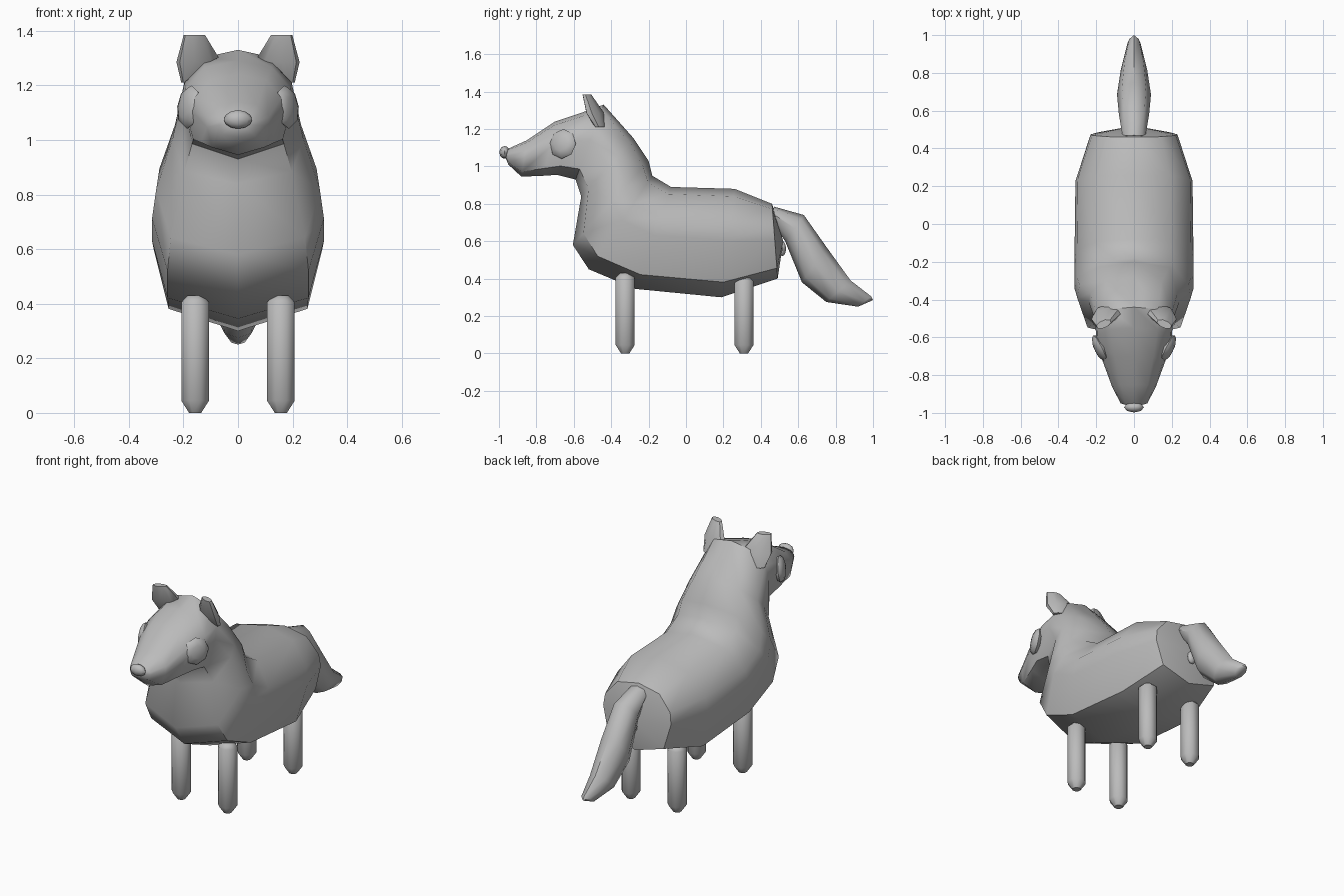
import bpy, bmesh, math
from mathutils import Matrix, Vector

if "Cube" in bpy.data.objects:
    bpy.data.objects.remove(bpy.data.objects["Cube"], do_unlink=True)

grey = bpy.data.materials.new("plain grey")
grey.use_nodes = True
grey.diffuse_color = (0.5, 0.5, 0.5, 1)
grey.node_tree.nodes["Principled BSDF"].inputs["Base Color"].default_value = (0.5, 0.5, 0.5, 1)


def finish(bm, name, angle=50):
    bmesh.ops.recalc_face_normals(bm, faces=bm.faces)
    mesh = bpy.data.meshes.new(name)
    bm.to_mesh(mesh)
    bm.free()
    mesh.materials.append(grey)
    ob = bpy.data.objects.new(name, mesh)
    bpy.context.collection.objects.link(ob)
    bpy.ops.object.select_all(action='DESELECT')
    ob.select_set(True)
    bpy.context.view_layer.objects.active = ob
    bpy.ops.object.shade_smooth_by_angle(angle=math.radians(angle))
    return ob


def skin(rings, name, start=None, end=None, angle=50):
    """Join rings of points into a closed skin, with optional pointed caps."""
    bm = bmesh.new()
    loops = [[bm.verts.new(p) for p in ring] for ring in rings]
    n = len(loops[0])
    for a, b in zip(loops, loops[1:]):
        for i in range(n):
            j = (i + 1) % n
            bm.faces.new((a[i], a[j], b[j], b[i]))
    for loop, tip in ((loops[0], start), (loops[-1], end)):
        if tip is None:
            bm.faces.new(loop)
        else:
            t = bm.verts.new(tip)
            for i in range(n):
                bm.faces.new((loop[i], loop[(i + 1) % n], t))
    return finish(bm, name, angle)


def section(half, top, bottom, width):
    """Mirrored cross-section stretched between a top and a bottom (y, z)."""
    outline = half + [(-u, s) for u, s in reversed(half[1:-1])]
    t, b = Vector((0, *top)), Vector((0, *bottom))
    return [(t + b) / 2 + (t - b) / 2 * s + Vector((u * width, 0, 0)) for u, s in outline]


def blob(name, centre, size, rot=Matrix(), seg=8, rings=6):
    bm = bmesh.new()
    bmesh.ops.create_uvsphere(bm, u_segments=seg, v_segments=rings, radius=1)
    bm.transform(Matrix.Translation(centre) @ rot @ Matrix.Diagonal((*size, 1)))
    return finish(bm, name, 60)


# Body, neck and head in one skin, rump to muzzle
HALF = [(0, 1), (0.62, 0.86), (0.96, 0.4), (1, 0.05), (0.82, -0.72), (0, -1)]
body = [
    ((0.46, 0.80), (0.49, 0.40), 0.23),
    ((0.26, 0.88), (0.19, 0.30), 0.31),
    ((-0.08, 0.89), (-0.27, 0.345), 0.315),
    ((-0.18, 0.95), (-0.52, 0.45), 0.315),
    ((-0.20, 1.03), (-0.605, 0.58), 0.30),
    ((-0.28, 1.15), (-0.56, 0.84), 0.24),
    ((-0.44, 1.33), (-0.59, 0.93), 0.205),
    ((-0.55, 1.29), (-0.69, 0.955), 0.20),
    ((-0.70, 1.24), (-0.76, 0.95), 0.165),
    ((-0.85, 1.14), (-0.88, 0.945), 0.115),
    ((-0.95, 1.095), (-0.95, 1.01), 0.07),
]
skin([section(HALF, *r) for r in body], "body", start=(0, 0.52, 0.60), end=(0, -0.97, 1.06))

# Tail
ROUND = [(math.sin(a), math.cos(a)) for a in (math.pi * i / 4 for i in range(5))]
ROUND[0], ROUND[-1] = (0, 1), (0, -1)
tail = [
    ((0.47, 0.785), (0.455, 0.71), 0.06),
    ((0.63, 0.74), (0.53, 0.60), 0.08),
    ((0.75, 0.57), (0.62, 0.38), 0.09),
    ((0.88, 0.39), (0.75, 0.275), 0.07),
    ((0.99, 0.305), (0.92, 0.25), 0.035),
]
skin([section(ROUND, *r) for r in tail], "tail", end=(0, 1.0, 0.285))
blob("tail_underside_bump", (0, 0.515, 0.56), (0.03, 0.02, 0.04))


def circle(x, y, z, rx, ry, turn=0, n=8):
    out = []
    for i in range(n):
        a = 2 * math.pi * (i + 0.5) / n
        p = Matrix.Rotation(turn, 3, 'Z') @ Vector((rx * math.cos(a), ry * math.sin(a), 0))
        out.append(p + Vector((x, y, z)))
    return out


for side, word in ((1, "left"), (-1, "right")):
    # Legs with tapered feet
    for y, top, place in ((-0.325, 0.43, "front"), (0.31, 0.41, "back")):
        x = 0.157 * side
        levels = ((0, 0.024), (0.045, 0.055), (top - 0.025, 0.055), (top, 0.03))
        skin([circle(x, y, z, r, r) for z, r in levels], f"{place}_{word}_leg")

    # Ears, outer edge turned forward
    turn = -0.4 * side
    levels = ((0.17, -0.46, 1.21, 0.04, 0.025), (0.143, -0.485, 1.285, 0.09, 0.04),
              (0.16, -0.53, 1.385, 0.042, 0.02))
    skin([circle(x * side, y, z, rx, ry, turn) for x, y, z, rx, ry in levels], f"{word}_ear")

    # Eyes, flattened and following the cheek
    facing = Vector((0.88 * side, -0.45, 0.12)).to_track_quat('Z', 'Y').to_matrix().to_4x4()
    blob(f"{word}_eye", (0.178 * side, -0.66, 1.12), (0.08, 0.08, 0.03), facing)

# Nose
blob("nose", (0, -0.97, 1.075), (0.052, 0.028, 0.034))
